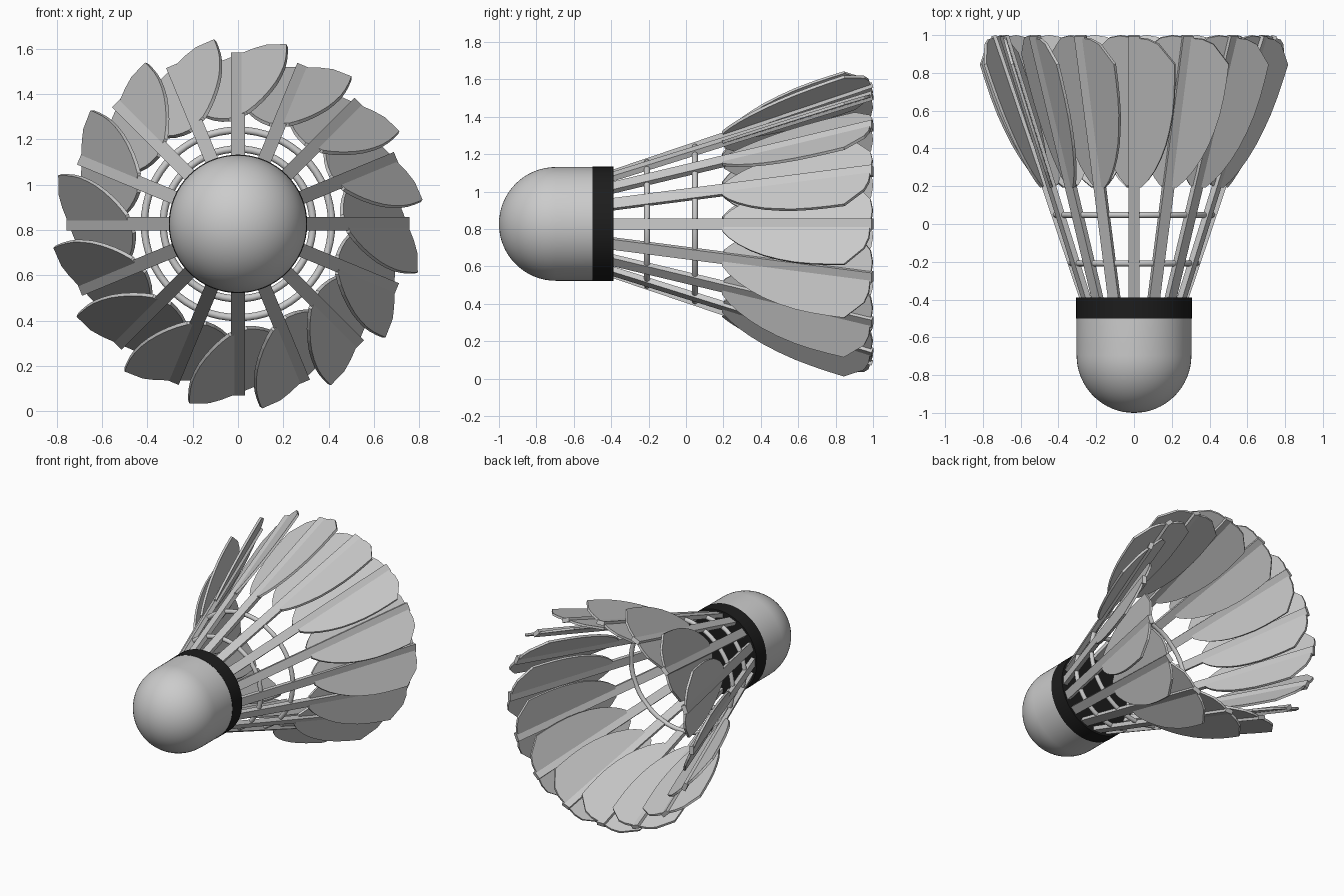
import bpy, bmesh
from math import pi, sin, cos, atan, radians
from mathutils import Matrix

if "Cube" in bpy.data.objects:
    bpy.data.objects.remove(bpy.data.objects["Cube"])

CZ = 0.827                 # height of the central axis
N = 16                     # feathers
A = atan(0.338)            # outward lean of each stem
Y0, R0 = -0.41, 0.268      # stem root: position along axis, radius
TILT = radians(-22.5)      # twist of vane about its stem


def add(name, bm, smooth=False):
    bmesh.ops.recalc_face_normals(bm, faces=bm.faces)
    me = bpy.data.meshes.new(name)
    bm.to_mesh(me)
    bm.free()
    ob = bpy.data.objects.new(name, me)
    bpy.context.collection.objects.link(ob)
    if smooth:
        bpy.ops.object.select_all(action='DESELECT')
        ob.select_set(True)
        bpy.context.view_layer.objects.active = ob
        bpy.ops.object.shade_smooth_by_angle(angle=radians(35))
    return ob


def lathe(name, profile, seg=64):
    """Revolve (radius, y) points about the y axis."""
    bm = bmesh.new()
    vs = [bm.verts.new((r, y, 0)) for r, y in profile]
    es = [bm.edges.new(p) for p in zip(vs, vs[1:])]
    bmesh.ops.spin(bm, geom=vs + es, cent=(0, 0, 0), axis=(0, 1, 0),
                   angle=2 * pi, steps=seg, use_duplicate=False)
    bmesh.ops.remove_doubles(bm, verts=bm.verts, dist=1e-4)
    ob = add(name, bm, True)
    ob.location.z = CZ
    return ob


# cork: hemispherical nose and cylinder
R = 0.304
nose = [(R * sin(t), -0.696 - R * cos(t)) for t in [i * pi / 32 for i in range(17)]]
lathe("cork", nose + [(R, -0.5), (0, -0.5)])

# black band
band = lathe("band", [(0, -0.5), (R + 0.002, -0.5), (R + 0.002, -0.388), (0, -0.388)])
black = bpy.data.materials.new("black")
black.diffuse_color = (0.012, 0.012, 0.012, 1)
black.use_nodes = True
black.node_tree.nodes["Principled BSDF"].inputs["Base Color"].default_value = black.diffuse_color
band.data.materials.append(black)

# binding rings
for name, rad, y in (("ring_small", 0.331, -0.208), ("ring_large", 0.414, 0.048)):
    lathe(name, [(rad + 0.016 * cos(t), y + 0.016 * sin(t))
                 for t in [i * pi / 6 for i in range(13)]])


def along(y):
    return (y - Y0) / cos(A)


# stem: flat bar running the whole length
bm = bmesh.new()
L = along(0.997)
bmesh.ops.create_cube(bm, size=1, matrix=Matrix.Translation((0, L / 2, 0))
                      @ Matrix.Diagonal((0.06, L, 0.03, 1)))
stem = add("stem_1", bm)

# vane: half outline (half width, y), mirrored and thickened
half = [(0.04, 0.20), (0.075, 0.24), (0.11, 0.295), (0.143, 0.365), (0.17, 0.44),
        (0.19, 0.52), (0.206, 0.61), (0.214, 0.70), (0.217, 0.79), (0.217, 0.875),
        (0.13, 0.97), (0.075, 0.988)]
pts = half + [(-x, y) for x, y in reversed(half)]
bm = bmesh.new()
T = 0.016
f = bm.faces.new([bm.verts.new((x / cos(TILT), along(y), -T / 2)) for x, y in pts])
ext = bmesh.ops.extrude_face_region(bm, geom=[f])
bmesh.ops.translate(bm, vec=(0, 0, T),
                    verts=[g for g in ext["geom"] if isinstance(g, bmesh.types.BMVert)])
vane = add("vane_1", bm)

# place 16 feathers round the axis
lean = Matrix.Translation((0, Y0, R0)) @ Matrix.Rotation(A, 4, 'X')
for i in range(N):
    turn = Matrix.Translation((0, 0, CZ)) @ Matrix.Rotation(2 * pi * i / N, 4, 'Y')
    for src, local in ((stem, lean), (vane, lean @ Matrix.Rotation(TILT, 4, 'Y'))):
        ob = src
        if i:
            ob = src.copy()
            ob.name = src.name.replace("_1", f"_{i + 1}")
            bpy.context.collection.objects.link(ob)
        ob.matrix_world = turn @ local
